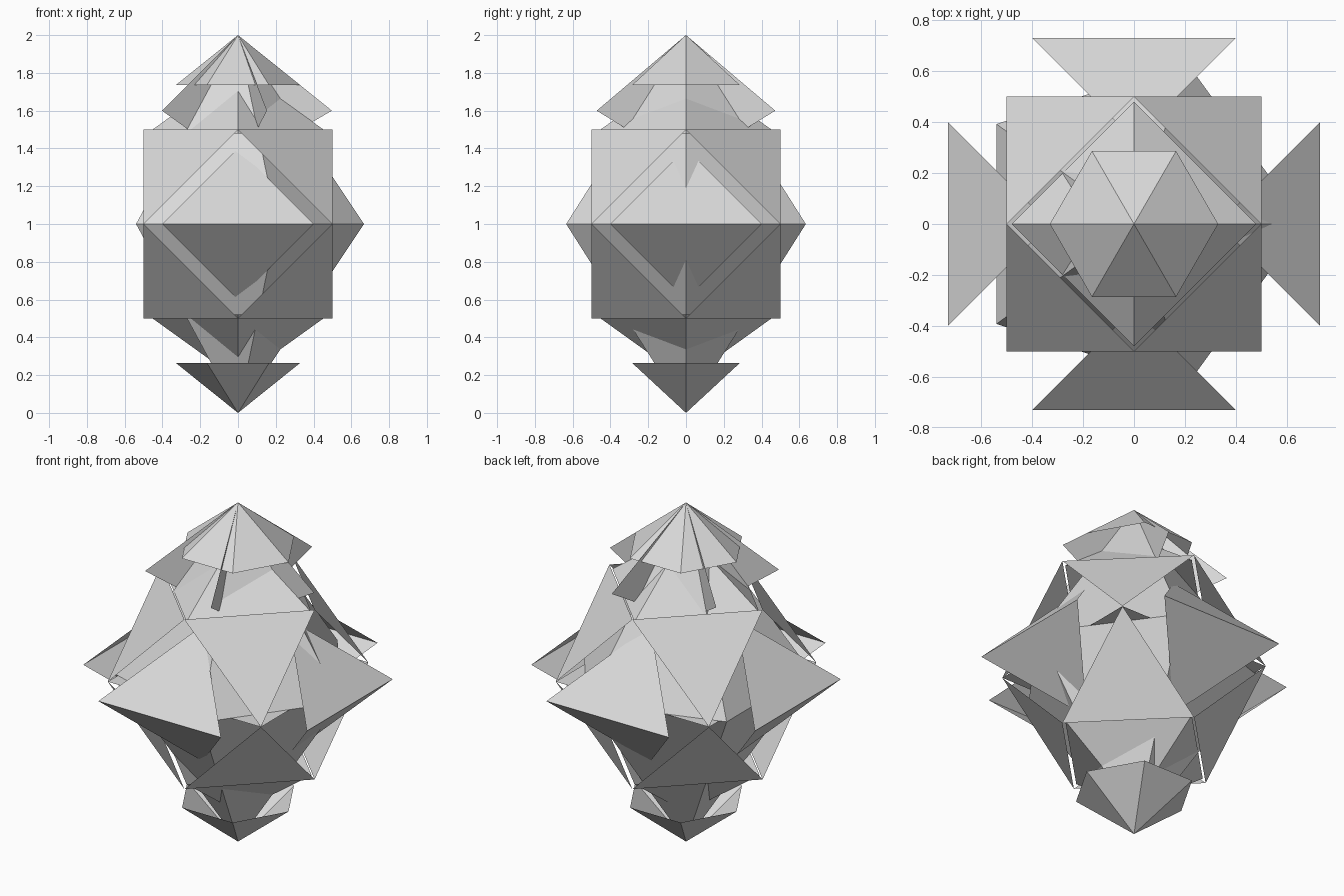
import bpy
import math
from mathutils import Matrix, Vector

cube = bpy.data.objects.get("Cube")
if cube:
    bpy.data.objects.remove(cube, do_unlink=True)

# One plain grey for every shard
grey = bpy.data.materials.new("plain_grey")
grey.use_nodes = True
colour = (0.7, 0.7, 0.7, 1)
grey.diffuse_color = colour
grey.node_tree.nodes["Principled BSDF"].inputs["Base Color"].default_value = colour

CENTRE = Vector((0, 0, 1))


def add_part(name, polygons):
    """Make an object from polygons given around the centre of the star."""
    verts, faces = [], []
    for polygon in polygons:
        start = len(verts)
        verts += [Vector(p) + CENTRE for p in polygon]
        faces.append(range(start, len(verts)))
    mesh = bpy.data.meshes.new(name)
    mesh.from_pydata(verts, [], [list(f) for f in faces])
    mesh.materials.append(grey)
    obj = bpy.data.objects.new(name, mesh)
    bpy.context.collection.objects.link(obj)
    return obj


def ring(sides, radius, z):
    turn = math.tau / sides
    return [(radius * math.cos(i * turn), radius * math.sin(i * turn), z)
            for i in range(sides)]


def pyramid(sides, radius, base_z, tip_z):
    """Open pyramid; winding follows the direction of the tip."""
    pts = ring(sides, radius, base_z)
    tris = [(pts[i], pts[(i + 1) % sides], (0, 0, tip_z)) for i in range(sides)]
    return tris if tip_z > 0 else [t[::-1] for t in tris]


# Pyramids stacked above and below
for side, label in ((1, "upper"), (-1, "lower")):
    add_part(label + "_hexagon_cap", pyramid(6, 0.33, side * 0.735, side))
    add_part(label + "_square_roof", pyramid(4, 0.48, side * 0.48, side * 0.825))
    add_part(label + "_pentagon_core", pyramid(5, 0.667, 0, side))

# Eight corner triangles of the open shell
h = 0.5
corners = []
for sx in (-1, 1):
    for sy in (-1, 1):
        for sz in (-1, 1):
            tri = [(sx * h, sy * h, 0), (0, sy * h, sz * h), (sx * h, 0, sz * h)]
            corners.append(tri if sx * sy * sz < 0 else tri[::-1])
for tri in corners:
    a, b, c = (Vector(p) for p in tri)
    if (b - a).cross(c - a).dot(a + b + c) < 0:
        tri.reverse()
add_part("corner_shell", corners)

# Wedge spikes around the middle
for i, label in enumerate(("front", "left", "back", "right")):
    turn = Matrix.Rotation(i * math.pi / 2, 3, "Z")
    left, right = Vector((-0.4, -0.73, 0)), Vector((0.4, -0.73, 0))
    top, bottom = Vector((0, -0.33, 0.4)), Vector((0, -0.33, -0.4))
    wedge = [(left, right, top), (right, left, bottom)]
    add_part(label + "_spike", [[turn @ p for p in tri] for tri in wedge])

# Five upright fins under the upper cap
add_part("upper_fins", [[(0, 0, 1), tip, (0, 0, 0.31)] for tip in ring(5, 0.497, 0.6)])

# Flat sheet across the middle
add_part("middle_sheet", [[(-h, -h, 0), (h, -h, 0), (h, h, 0), (-h, h, 0)]])
